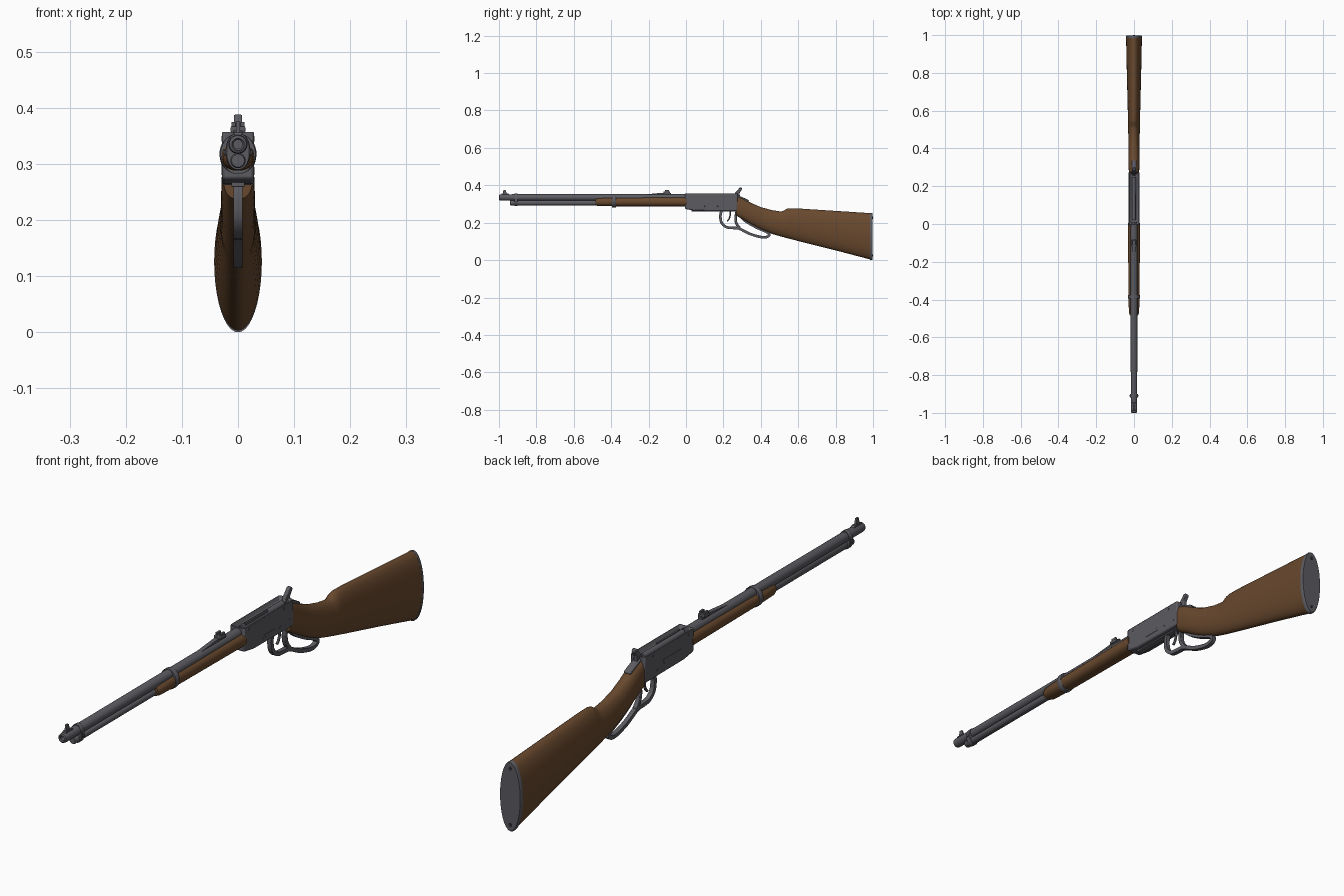
import bpy, bmesh, math
from mathutils import Vector

cube = bpy.data.objects.get("Cube")
if cube:
    bpy.data.objects.remove(cube, do_unlink=True)


def material(name, rgb):
    m = bpy.data.materials.new(name)
    m.use_nodes = True
    m.diffuse_color = (*rgb, 1)
    bsdf = m.node_tree.nodes["Principled BSDF"]
    bsdf.inputs["Base Color"].default_value = (*rgb, 1)
    bsdf.inputs["Roughness"].default_value = 0.6
    return m


STEEL = material("blued steel", (0.105, 0.105, 0.12))
WOOD = material("walnut wood", (0.14, 0.066, 0.027))
DARK = material("dark steel", (0.03, 0.03, 0.035))


def finish(name, bm, mat, bevel=0.0):
    bmesh.ops.recalc_face_normals(bm, faces=bm.faces)
    mesh = bpy.data.meshes.new(name)
    bm.to_mesh(mesh)
    bm.free()
    mesh.materials.append(mat)
    mesh.shade_smooth()
    mesh.set_sharp_from_angle(angle=math.radians(35))
    ob = bpy.data.objects.new(name, mesh)
    bpy.context.collection.objects.link(ob)
    if bevel:
        mod = ob.modifiers.new("soft edges", "BEVEL")
        mod.width, mod.segments, mod.limit_method = bevel, 2, "ANGLE"
    return ob


def skin(bm, rings, caps=True):
    """Join equal closed rings of points with quads."""
    rows = [[bm.verts.new(p) for p in ring] for ring in rings]
    n = len(rows[0])
    for a, b in zip(rows, rows[1:]):
        for i in range(n):
            bm.faces.new((a[i], a[(i + 1) % n], b[(i + 1) % n], b[i]))
    if caps:
        bm.faces.new(rows[0])
        bm.faces.new(rows[-1])


def loft(name, sections, mat, sides=40):
    """Sections along y: (y, top, bottom, half width, roundness power)."""
    rings = []
    for y, top, bottom, rx, power in sections:
        zc, rz, ring = (top + bottom) / 2, (top - bottom) / 2, []
        for i in range(sides):
            a = math.tau * i / sides
            c, s = math.cos(a), math.sin(a)
            ring.append((rx * math.copysign(abs(c) ** (2 / power), c), y,
                         zc + rz * math.copysign(abs(s) ** (2 / power), s)))
        rings.append(ring)
    bm = bmesh.new()
    skin(bm, rings)
    return finish(name, bm, mat)


def turned(name, z, profile, mat=STEEL, sides=28):
    """Round part along y from (y, radius) points."""
    return loft(name, [(y, z + r, z - r, r, 2) for y, r in profile], mat, sides)


def prism(name, outline, half, mat=STEEL, bevel=0.0, x=0.0):
    """Side outline of (y, z) points given thickness across x."""
    bm = bmesh.new()
    skin(bm, [[(x + s * half, y, z) for y, z in outline] for s in (-1, 1)])
    return finish(name, bm, mat, bevel)


def box(name, y0, y1, z0, z1, half, mat=STEEL, bevel=0.0, x=0.0):
    return prism(name, [(y0, z0), (y1, z0), (y1, z1), (y0, z1)], half, mat, bevel, x)


def disc(name, y, z, r, x, half, mat=STEEL):
    ring = [(y + r * math.cos(math.tau * i / 16), z + r * math.sin(math.tau * i / 16))
            for i in range(16)]
    return prism(name, ring, half, mat, x=x)


def strap(name, points, thick, half, steps=6):
    """Flat metal strap following a smooth path in the side plane."""
    p = [Vector(q) for q in points]
    p = [2 * p[0] - p[1]] + p + [2 * p[-1] - p[-2]]
    path = []
    for a, b, c, d in zip(p, p[1:], p[2:], p[3:]):
        for i in range(steps):
            t = i / steps
            path.append(0.5 * (2 * b + (c - a) * t + (2 * a - 5 * b + 4 * c - d) * t ** 2
                               + (3 * b - a - 3 * c + d) * t ** 3))
    path.append(p[-2])
    rings = []
    for i, q in enumerate(path):
        t = (path[min(i + 1, len(path) - 1)] - path[max(i - 1, 0)]).normalized()
        n = Vector((-t.y, t.x)) * thick / 2
        rings.append([(sx * half, *(q + sn * n)) for sx, sn in
                      ((-1, -1), (1, -1), (1, 1), (-1, 1))])
    bm = bmesh.new()
    skin(bm, rings)
    return finish(name, bm, STEEL, 0.002)


# Barrel with an open bore, and the magazine tube below it
turned("barrel", 0.335, [(-0.9, 0.008), (-0.996, 0.008), (-1, 0.011), (-0.997, 0.0155),
                         (-0.99, 0.017), (0.01, 0.018)])
turned("magazine_tube", 0.306, [(-0.94, 0.0115), (-0.936, 0.0135), (0, 0.0135)])

# Wooden fore-end with its tapered tip
loft("fore_end", [(-0.485, 0.33, 0.293, 0.021, 2), (-0.47, 0.334, 0.289, 0.027, 2.2),
                  (-0.4, 0.336, 0.288, 0.029, 2.3), (0.005, 0.338, 0.286, 0.032, 2.3)], WOOD)

# Barrel bands
loft("fore_end_band", [(y, 0.354, 0.282, rx, 2) for y, rx in
                       ((-0.395, 0.031), (-0.392, 0.033), (-0.378, 0.033), (-0.375, 0.031))], STEEL)
loft("front_band", [(y, 0.355, 0.29, rx, 2.2) for y, rx in
                    ((-0.918, 0.02), (-0.916, 0.022), (-0.902, 0.022), (-0.9, 0.02))], STEEL)
disc("front_band_screw", -0.909, 0.32, 0.005, 0, 0.025)

# Sights
prism("front_sight_base", [(-0.99, 0.348), (-0.94, 0.348), (-0.95, 0.356), (-0.985, 0.356)], 0.007)
prism("front_sight_blade", [(-0.98, 0.354), (-0.958, 0.354), (-0.965, 0.376), (-0.976, 0.376)], 0.0035)
prism("rear_sight_leaf", [(-0.23, 0.35), (-0.08, 0.35), (-0.08, 0.36), (-0.13, 0.36)], 0.008)
box("rear_sight_block", -0.12, -0.085, 0.356, 0.367, 0.013, bevel=0.002)
for side in (-1, 1):
    box("rear_sight_ear", -0.112, -0.09, 0.365, 0.375, 0.004, bevel=0.001, x=side * 0.008)

# Receiver with a long slot sunk into its top
bm = bmesh.new()
outline = [(-0.005, 0.273), (0.05, 0.264), (0.275, 0.2625), (0.275, 0.36), (-0.005, 0.36)]
skin(bm, [[(s * 0.0285, y, z) for y, z in outline] for s in (-1, 1)])
bmesh.ops.recalc_face_normals(bm, faces=bm.faces)
top = max(bm.faces, key=lambda f: f.calc_center_median().z)
bmesh.ops.inset_individual(bm, faces=[top], thickness=0.0155)
bmesh.ops.translate(bm, verts=top.verts, vec=(0, 0, -0.018))
finish("receiver", bm, STEEL, 0.005)
turned("bolt", 0.343, [(0.02, 0.011), (0.25, 0.011)])
box("extractor", 0.03, 0.16, 0.35, 0.357, 0.003, x=0.005)

# Receiver side fittings
for side in (-1, 1):
    for y, z in ((0.025, 0.345), (0.225, 0.345), (0.2, 0.285), (0.255, 0.29)):
        disc("receiver_screw", y, z, 0.005, side * 0.0285, 0.0012)
box("loading_gate", 0.1, 0.17, 0.283, 0.293, 0.001, bevel=0.0008, x=0.0285)
prism("side_plate", [(0.07, 0.285), (0.15, 0.285), (0.165, 0.295), (0.17, 0.31), (0.07, 0.31)],
      0.001, x=-0.0285)

# Hammer and the tang behind it
prism("hammer", [(0.255, 0.335), (0.288, 0.33), (0.287, 0.36), (0.3, 0.38), (0.297, 0.387),
                 (0.287, 0.388), (0.274, 0.372), (0.262, 0.36)], 0.0075, bevel=0.002)
prism("upper_tang", [(0.265, 0.335), (0.33, 0.312), (0.338, 0.317), (0.33, 0.324), (0.265, 0.352)],
      0.013, bevel=0.003)

# Finger lever, trigger guard and trigger
strap("lever_loop", [(0.19, 0.266), (0.184, 0.235), (0.19, 0.2), (0.215, 0.177), (0.25, 0.172),
                     (0.285, 0.168), (0.345, 0.139), (0.41, 0.122), (0.443, 0.13), (0.435, 0.148),
                     (0.37, 0.178), (0.31, 0.215), (0.275, 0.26)], 0.014, 0.008)
strap("lever_divider", [(0.272, 0.265), (0.265, 0.225), (0.27, 0.195), (0.288, 0.17)], 0.014, 0.008)
strap("trigger", [(0.235, 0.266), (0.236, 0.24), (0.23, 0.22), (0.22, 0.208)], 0.008, 0.004)
box("lever_plate", 0.03, 0.275, 0.259, 0.268, 0.012, bevel=0.002)

# Shoulder stock with a stepped comb
loft("stock", [(0.268, 0.345, 0.238, 0.027, 2.8), (0.31, 0.328, 0.214, 0.029, 2.4),
               (0.35, 0.305, 0.19, 0.03, 2.2), (0.4, 0.283, 0.164, 0.03, 2.1),
               (0.46, 0.267, 0.14, 0.03, 2), (0.505, 0.26, 0.127, 0.031, 2),
               (0.52, 0.262, 0.123, 0.031, 2), (0.535, 0.273, 0.119, 0.032, 2),
               (0.55, 0.277, 0.115, 0.032, 2), (0.6, 0.276, 0.102, 0.033, 2),
               (0.8, 0.263, 0.052, 0.038, 2), (0.987, 0.251, 0.003, 0.042, 2)], WOOD)

# Butt plate and its two screws
loft("butt_plate", [(0.985, 0.252, 0, 0.0425, 2), (0.994, 0.252, 0, 0.0425, 2),
                    (0.998, 0.249, 0.003, 0.04, 2)], STEEL)
for z in (0.025, 0.227):
    turned("butt_screw", z, [(0.99, 0.006), (1, 0.006)], DARK, 16)
